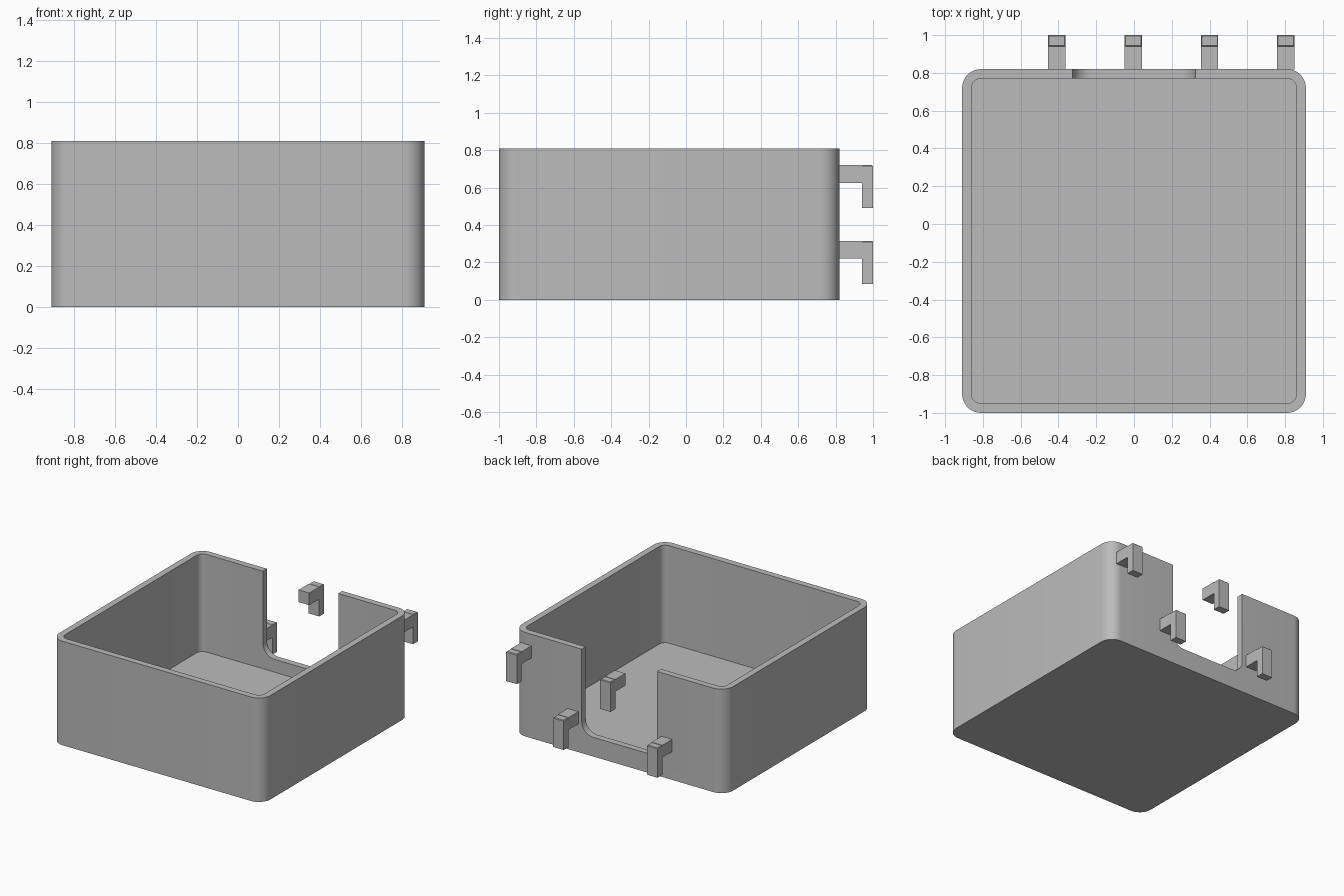
import bpy
import bmesh
from math import cos, sin, pi, radians

default = bpy.data.objects.get("Cube")
if default:
    bpy.data.objects.remove(default, do_unlink=True)

# Single plastic colour
GREY = (0.5, 0.5, 0.5, 1.0)
grey = bpy.data.materials.new("plain grey")
grey.use_nodes = True
grey.diffuse_color = GREY
grey.node_tree.nodes["Principled BSDF"].inputs["Base Color"].default_value = GREY

# Main dimensions
HALF_X, FRONT, BACK, HEIGHT = 0.91, -1.0, 0.82, 0.81
WALL, FLOOR, RADIUS = 0.05, 0.05, 0.1
NOTCH_HALF, NOTCH_Z = 0.325, 0.15


def make_object(name, bm):
    bmesh.ops.recalc_face_normals(bm, faces=bm.faces)
    mesh = bpy.data.meshes.new(name)
    bm.to_mesh(mesh)
    bm.free()
    mesh.materials.append(grey)
    obj = bpy.data.objects.new(name, mesh)
    bpy.context.collection.objects.link(obj)
    return obj


def rounded_rect(x0, x1, y0, y1, r, steps=10):
    """Counter-clockwise outline with four round corners."""
    centres = [(x1 - r, y1 - r), (x0 + r, y1 - r), (x0 + r, y0 + r), (x1 - r, y0 + r)]
    return [(cx + r * cos((q + s / steps) * pi / 2), cy + r * sin((q + s / steps) * pi / 2))
            for q, (cx, cy) in enumerate(centres) for s in range(steps + 1)]


def loft(name, rings):
    """Skin matching rings of points and cap both ends."""
    bm = bmesh.new()
    loops = [[bm.verts.new(p) for p in ring] for ring in rings]
    for a, b in zip(loops, loops[1:]):
        for i in range(len(a)):
            j = (i + 1) % len(a)
            bm.faces.new((a[i], a[j], b[j], b[i]))
    bm.faces.new(loops[0][::-1])
    bm.faces.new(loops[-1])
    return make_object(name, bm)


# Open tub: outside wall, rim, inside wall and floor
outer = rounded_rect(-HALF_X, HALF_X, FRONT, BACK, RADIUS)
inner = rounded_rect(-HALF_X + WALL, HALF_X - WALL, FRONT + WALL, BACK - WALL, RADIUS - WALL)
tub = loft("tub", [[(x, y, z) for x, y in outline] for outline, z in
                   ((outer, 0), (outer, HEIGHT), (inner, HEIGHT), (inner, FLOOR))])

# Round-bottomed notch through the back wall
slot = rounded_rect(-NOTCH_HALF, NOTCH_HALF, NOTCH_Z, HEIGHT + 0.3, RADIUS)
cutter = loft("notch_cutter", [[(x, y, z) for x, z in slot] for y in (BACK - 0.15, BACK + 0.1)])
cutter.hide_render = True

bpy.ops.object.select_all(action="DESELECT")
bpy.context.view_layer.objects.active = tub
tub.select_set(True)
cut = tub.modifiers.new("notch", "BOOLEAN")
cut.operation = "DIFFERENCE"
cut.solver = "EXACT"
cut.object = cutter
bpy.ops.object.modifier_apply(modifier=cut.name)
bpy.data.objects.remove(cutter, do_unlink=True)
bpy.ops.object.shade_smooth_by_angle(angle=radians(30))


def add_box(bm, lo, hi, chamfer=0.0):
    """Box with an optional small chamfer round its top."""
    verts = bmesh.ops.create_cube(bm, size=1)["verts"]
    for v in verts:
        v.co = [a + (c + 0.5) * (b - a) for a, b, c in zip(lo, hi, v.co)]
    if chamfer:
        top = [e for e in bm.edges if all(v in verts and v.co.z > hi[2] - 1e-4 for v in e.verts)]
        bmesh.ops.bevel(bm, geom=top, offset=chamfer, segments=1, affect="EDGES")


# Back hooks: a level arm with a hanging tip, alternating low and high
ARM_START, TIP_Y, END_Y = BACK - 0.003, 0.94, 1.0
HOOK_HALF, ARM_THICK, DROP = 0.046, 0.095, 0.23
for i in range(4):
    x = -0.408 + 0.404 * i
    top = 0.72 if i % 2 else 0.315
    bm = bmesh.new()
    add_box(bm, (x - HOOK_HALF, ARM_START, top - ARM_THICK), (x + HOOK_HALF, TIP_Y, top))
    add_box(bm, (x - HOOK_HALF, TIP_Y, top - DROP), (x + HOOK_HALF, END_Y, top), chamfer=0.005)
    make_object(f"hook_{i + 1}", bm)
